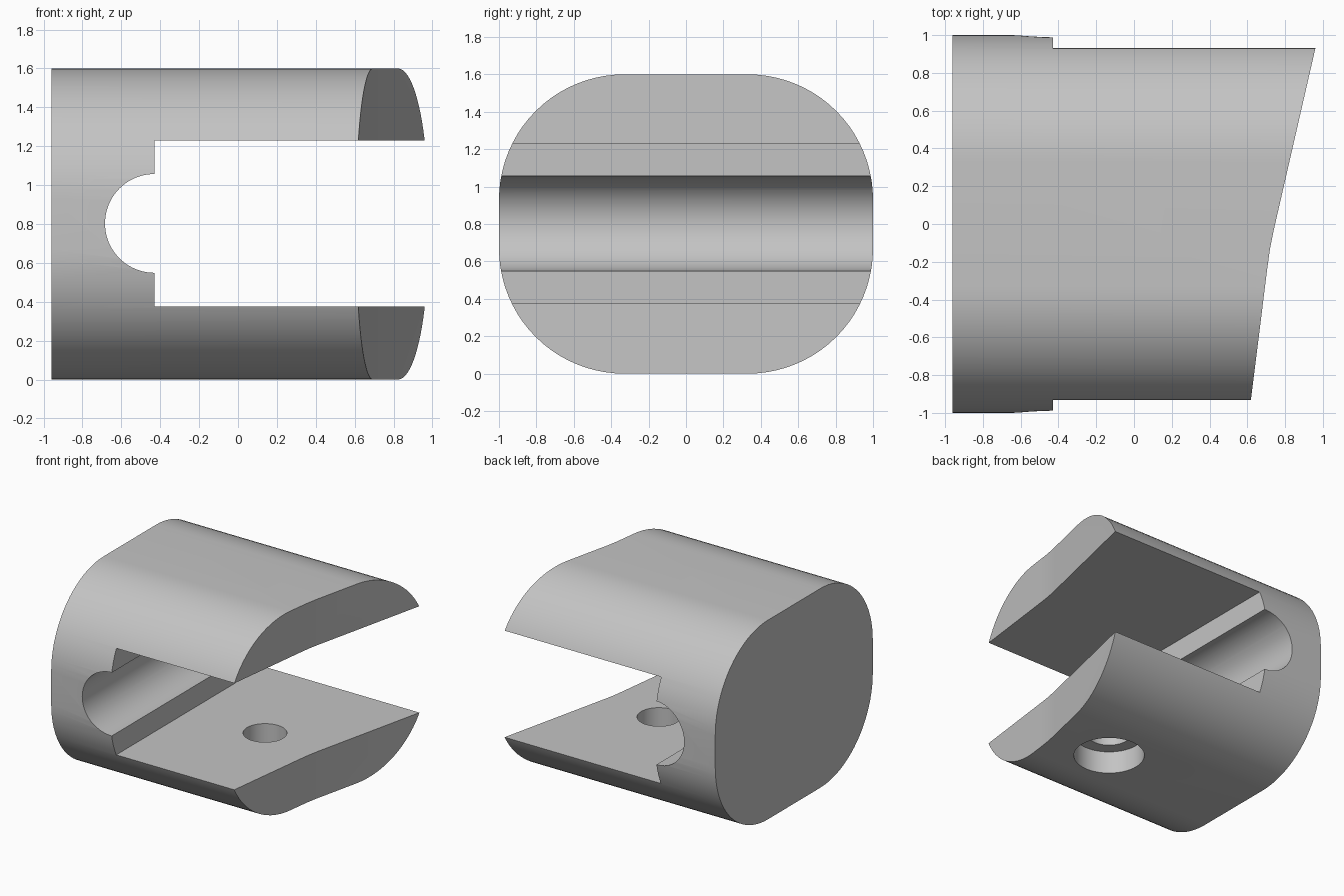
import bpy, bmesh
from math import sin, cos, pi, radians
from mathutils import Vector

cube = bpy.data.objects.get("Cube")
if cube:
    bpy.data.objects.remove(cube, do_unlink=True)

grey = bpy.data.materials.new("plain grey")
grey.use_nodes = True
color = (0.55, 0.55, 0.55, 1)
grey.diffuse_color = color
grey.node_tree.nodes["Principled BSDF"].inputs["Base Color"].default_value = color


def arc(cx, cy, r, start, end, steps):
    """Points along a circular arc, angles in degrees."""
    angles = [radians(start + (end - start) * i / steps) for i in range(steps + 1)]
    return [(cx + r * cos(a), cy + r * sin(a)) for a in angles]


def prism(name, points, axis, low, high):
    """Extrude a closed 2D profile along the x, y or z axis."""
    place = {"x": lambda p, d: (d, p[0], p[1]),
             "y": lambda p, d: (p[0], d, p[1]),
             "z": lambda p, d: (p[0], p[1], d)}[axis]
    bm = bmesh.new()
    face = bm.faces.new([bm.verts.new(place(p, low)) for p in points])
    new = bmesh.ops.extrude_face_region(bm, geom=[face])["geom"]
    shift = Vector(place((0, 0), high - low))
    bmesh.ops.translate(bm, vec=shift, verts=[v for v in new if isinstance(v, bmesh.types.BMVert)])
    bmesh.ops.recalc_face_normals(bm, faces=bm.faces)
    mesh = bpy.data.meshes.new(name)
    bm.to_mesh(mesh)
    bm.free()
    mesh.materials.append(grey)
    obj = bpy.data.objects.new(name, mesh)
    bpy.context.collection.objects.link(obj)
    return obj


def cut(body, cutter):
    """Subtract a cutter, then discard it."""
    mod = body.modifiers.new("cut", "BOOLEAN")
    mod.operation = "DIFFERENCE"
    mod.solver = "EXACT"
    mod.object = cutter
    bpy.context.view_layer.objects.active = body
    bpy.ops.object.modifier_apply(modifier=mod.name)
    bpy.data.objects.remove(cutter, do_unlink=True)


# Rounded block, as a cross-section swept along x
r = 0.67
cy, low_z, high_z = 1 - r, r, 1.6 - r
section = (arc(cy, high_z, r, 0, 90, 20) + arc(-cy, high_z, r, 90, 180, 20)
           + arc(-cy, low_z, r, 180, 270, 20) + arc(cy, low_z, r, 270, 360, 20))
body = prism("clamp_body", section, "x", -0.96, 1.2)

# Open slot between the jaws with a round channel at its root
root = -0.43
slot = ([(root, 0.375), (1.5, 0.375), (1.5, 1.23), (root, 1.23)]
        + arc(root, 0.803, 0.254, 90, 270, 40))
cut(body, prism("slot_cutter", slot, "y", -1.5, 1.5))

# Slanted, slightly bent jaw ends
end = [(0.594, -1.13), (0.705, -0.24), (0.72, -0.13), (0.738, -0.04),
       (1.006, 1.13), (1.5, 1.13), (1.5, -1.13)]
cut(body, prism("end_cutter", end, "z", -0.5, 2))

# Screw hole through the lower jaw, counterbored from below
for radius, bottom, top in ((0.16, -0.2, 0.7), (0.26, -0.3, 0.18)):
    circle = arc(0.24, 0, radius, 0, 360, 48)[:-1]
    cut(body, prism("hole_cutter", circle, "z", bottom, top))

bpy.ops.object.select_all(action="DESELECT")
body.select_set(True)
bpy.context.view_layer.objects.active = body
bpy.ops.object.shade_smooth_by_angle(angle=radians(25))
